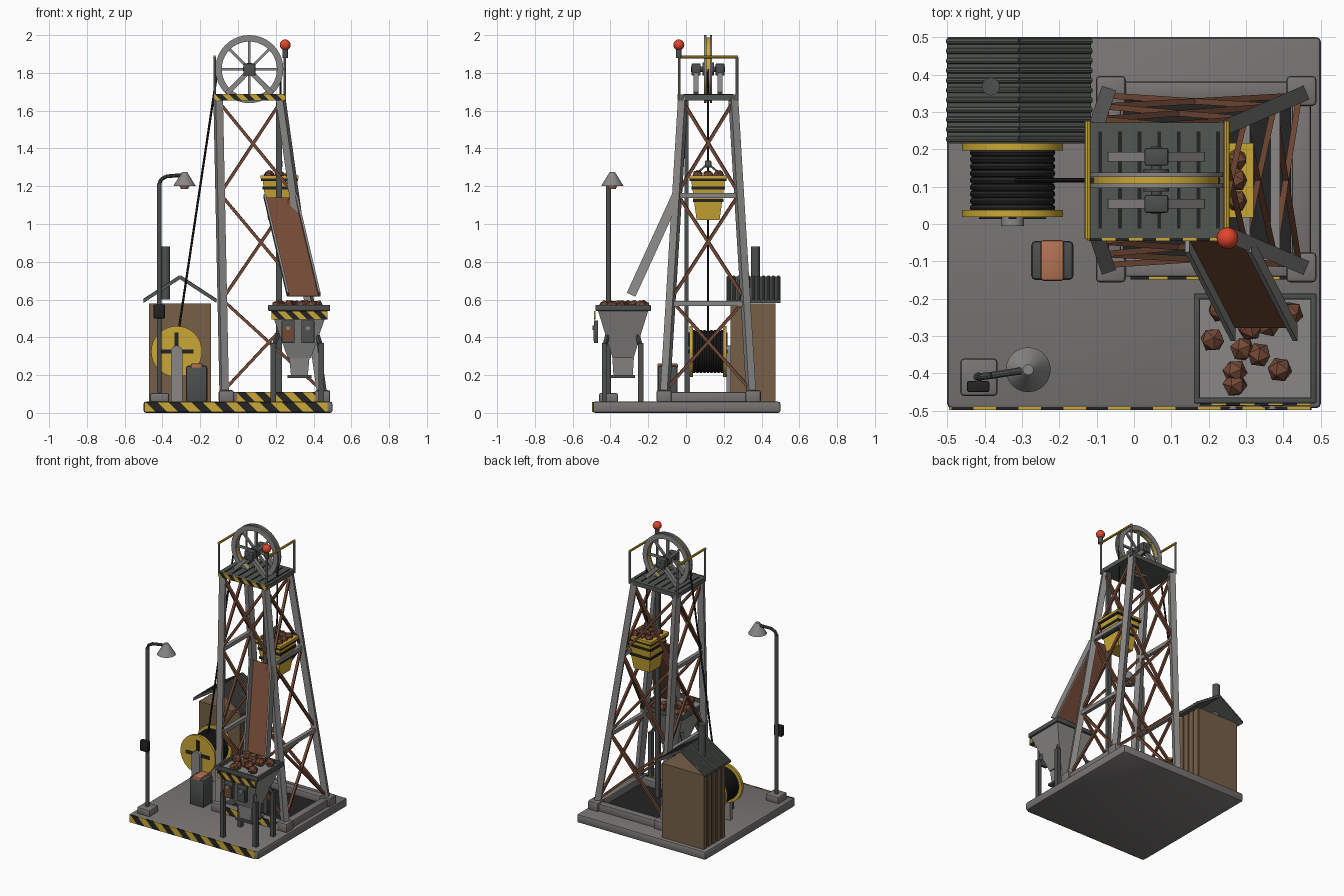
import bpy, bmesh, math, random
from mathutils import Vector, Matrix

cube = bpy.data.objects.get("Cube")
if cube:
    bpy.data.objects.remove(cube)
random.seed(4)
parts = []


def material(name, r, g, b):
    m = bpy.data.materials.new(name)
    m.use_nodes = True
    m.diffuse_color = (r, g, b, 1)
    m.node_tree.nodes["Principled BSDF"].inputs["Base Color"].default_value = (r, g, b, 1)
    return m


CONCRETE = material("concrete", .19, .18, .175)
STEEL = material("steel", .25, .245, .24)
DARK = material("dark steel", .075, .08, .08)
ROOF = material("roof metal", .085, .095, .085)
BLACK = material("black", .017, .017, .018)
YELLOW = material("yellow", .6, .39, .035)
RUST = material("rust", .17, .066, .036)
COPPER = material("copper", .45, .17, .09)
WOOD = material("wood", .18, .115, .065)
RED = material("red", .75, .06, .025)


def finish(name, bm, *mats):
    bmesh.ops.recalc_face_normals(bm, faces=bm.faces)
    me = bpy.data.meshes.new(name)
    bm.to_mesh(me)
    bm.free()
    for m in mats:
        me.materials.append(m)
    ob = bpy.data.objects.new(name, me)
    bpy.context.collection.objects.link(ob)
    parts.append(ob)
    return ob


def box(name, lo, hi, mat, bevel=0, shrink=(1, 1)):
    """Box between two corners; shrink scales the bottom for hoppers."""
    lo, hi = Vector(lo), Vector(hi)
    mid, size = (lo + hi) / 2, hi - lo
    bm = bmesh.new()
    bmesh.ops.create_cube(bm, size=1)
    for v in bm.verts:
        k = shrink if v.co.z < 0 else (1, 1)
        v.co = mid + Vector((v.co.x * size.x * k[0], v.co.y * size.y * k[1], v.co.z * size.z))
    if bevel:
        bmesh.ops.bevel(bm, geom=bm.edges[:], offset=bevel, segments=2, profile=.5, affect='EDGES')
    return finish(name, bm, mat)


def rod(name, p, q, r, mat, r2=None, n=16):
    p, q = Vector(p), Vector(q)
    d = q - p
    m = Matrix.Translation((p + q) / 2) @ d.to_track_quat('Z', 'Y').to_matrix().to_4x4()
    if n == 4:
        m = m @ Matrix.Rotation(math.pi / 4, 4, 'Z')
    bm = bmesh.new()
    bmesh.ops.create_cone(bm, cap_ends=True, segments=n, radius1=r, radius2=r if r2 is None else r2,
                          depth=d.length, matrix=m)
    return finish(name, bm, mat)


def beam(name, p, q, width, mat):
    return rod(name, p, q, width * .707, mat, n=4)


def ring(name, c, r_in, r_out, half, mat, n=40):
    bm = bmesh.new()
    vs = [bm.verts.new((r, y, 0)) for r, y in ((r_in, -half), (r_out, -half), (r_out, half), (r_in, half))]
    f = bm.faces.new(vs)
    bmesh.ops.spin(bm, geom=[f] + f.edges[:] + vs, cent=(0, 0, 0), axis=(0, 1, 0), angle=math.tau, steps=n)
    bmesh.ops.remove_doubles(bm, verts=bm.verts, dist=1e-4)
    bmesh.ops.translate(bm, verts=bm.verts, vec=c)
    return finish(name, bm, mat)


def hazard(name, x0, x1, y, z0, z1, step):
    """Thin plate cut into slanted yellow and black stripes."""
    ob = box(name, (x0, y - .004, z0), (x1, y + .004, z1), YELLOW)
    bm = bmesh.new()
    bm.from_mesh(ob.data)
    for i in range(int((x1 - x0 + z1 - z0) / step) + 2):
        bmesh.ops.bisect_plane(bm, geom=bm.verts[:] + bm.edges[:] + bm.faces[:],
                               plane_co=(x0 + i * step, y, z0), plane_no=(1, 0, 1))
    for f in bm.faces:
        c = f.calc_center_median()
        f.material_index = math.floor((c.x - x0 + c.z - z0) / step) % 2
    bm.to_mesh(ob.data)
    bm.free()
    ob.data.materials.append(BLACK)


def lump(name, c, r):
    bm = bmesh.new()
    bmesh.ops.create_icosphere(bm, subdivisions=1, radius=r)
    turn = Matrix.Rotation(random.random() * 6, 4, Vector((1, random.random(), random.random())))
    bmesh.ops.transform(bm, matrix=Matrix.Translation(c) @ turn, verts=bm.verts)
    finish(name, bm, RUST)


# Ground slab
box("base_slab", (-.5, -.493, 0), (.5, .5, .06), CONCRETE, .012)
hazard("base_stripes", -.495, .475, -.494, .004, .058, .06)

# Tower legs, feet, collar, braces
def corner(sx, sy, z):
    t = (z - .1) / 1.57
    x = -.073 - .032 * t if sx < 0 else .445 - .22 * t
    return Vector((x, .117 + sy * (.228 - .095 * t), z))

for sx in (-1, 1):
    for sy in (-1, 1):
        beam("tower_leg", corner(sx, sy, .08), corner(sx, sy, 1.67), .04, STEEL)
        x, y = (-.062 if sx < 0 else .448), .12 + sy * .236
        box("leg_foot", (x - .04, y - .04, .055), (x + .04, y + .04, .12), CONCRETE, .01)
    x = -.06 if sx < 0 else .448
    box("collar_side", (x - .025, -.09, .055), (x + .025, .33, .11), CONCRETE, .006)
    y = .12 + sx * .236
    box("collar_end", (-.03, y - .025, .055), (.42, y + .025, .11), CONCRETE, .006)
    for z in (.58, 1.15):
        beam("side_girt", corner(sx, -1, z), corner(sx, 1, z), .026, STEEL)
hazard("collar_stripes", -.01, .42, -.145, .06, .11, .05)
box("shaft_pit", (-.03, -.09, .06), (.42, .33, .066), BLACK)
levels = (.12, .6, 1.16, 1.65)
faces = [((-1, -1), (1, -1)), ((-1, 1), (1, 1)), ((-1, -1), (-1, 1)), ((1, -1), (1, 1))]
for a, b in faces:
    for lo, hi in zip(levels, levels[1:]):
        beam("cross_brace", corner(*a, lo), corner(*b, hi), .016, RUST)
        beam("cross_brace", corner(*b, lo), corner(*a, hi), .016, RUST)
box("guide_rail", (.2, -.008, .07), (.232, .014, 1.66), DARK)

# Top platform with slots, railings and beacon
box("platform", (-.125, -.038, 1.655), (.25, .272, 1.685), ROOF)
hazard("platform_stripes", -.125, .25, -.041, 1.655, 1.687, .036)
for i in range(7):
    x = -.09 + i * .0525
    box("platform_slot", (x - .005, -.012, 1.684), (x + .005, .248, 1.688), BLACK)
for x in (-.124, .248):
    for y in (-.035, .27):
        rod("rail_post", (x, y, 1.66), (x, y, 1.885), .007, STEEL, n=8)
    rod("rail_top", (x, -.04, 1.885), (x, .275, 1.885), .008, YELLOW, n=8)
rod("beacon_base", (.25, -.038, 1.88), (.25, -.038, 1.93), .015, DARK)
bm = bmesh.new()
bmesh.ops.create_uvsphere(bm, u_segments=20, v_segments=12, radius=.029,
                          matrix=Matrix.Translation((.25, -.038, 1.948)))
finish("beacon_lamp", bm, RED)

# Sheave wheel and its bearings
hub = Vector((.06, .117, 1.82))
for dy in (-.015, .015):
    ring("wheel_rim", hub + Vector((0, dy, 0)), .146, .18, .006, STEEL)
ring("wheel_groove", hub, .148, .168, .01, YELLOW)
rod("wheel_hub", hub - Vector((0, .03, 0)), hub + Vector((0, .03, 0)), .034, DARK, n=20)
rod("wheel_axle", hub - Vector((0, .09, 0)), hub + Vector((0, .09, 0)), .014, DARK)
for i in range(8):
    a = i * math.tau / 8
    beam("wheel_spoke", hub, hub + Vector((math.cos(a), 0, math.sin(a))) * .15, .014, STEEL)
for s in (-1, 1):
    y = hub.y + s * .063
    box("bearing_block", (.028, y - .024, 1.785), (.092, y + .024, 1.85), DARK, .006)
    for dx in (-.12, .12):
        beam("bearing_strut", (.06 + dx, y, 1.69), (.06 + dx * .1, y, 1.8), .026, STEEL)

# Hoist drum with wound rope
dc = Vector((-.325, .117, .325))
rod("drum_core", dc - Vector((0, .085, 0)), dc + Vector((0, .085, 0)), .105, BLACK, n=32)
for i in range(9):
    bpy.ops.mesh.primitive_torus_add(location=dc + Vector((0, (i - 4) * .0185, 0)), major_radius=.104,
                                     minor_radius=.0105, major_segments=32, minor_segments=8,
                                     rotation=(math.pi / 2, 0, 0))
    ob = bpy.context.object
    ob.name = "drum_rope_turn"
    ob.data.materials.append(BLACK)
    parts.append(ob)
for s in (-1, 1):
    y = dc.y + s * .089
    rod("drum_flange", (dc.x, y - .009, dc.z), (dc.x, y + .009, dc.z), .135, YELLOW, n=36)
    f = y + s * .011
    box("flange_bar", (dc.x - .09, f - .004, dc.z - .011), (dc.x + .09, f + .004, dc.z + .011), BLACK)
    box("flange_bar", (dc.x - .011, f - .004, dc.z - .1), (dc.x + .011, f + .004, dc.z + .1), BLACK)
    y = dc.y + s * .11
    box("drum_stand", (dc.x - .031, y - .013, .055), (dc.x + .031, y + .013, dc.z), STEEL)
    rod("drum_bearing", (dc.x, y - .013, dc.z), (dc.x, y + .013, dc.z), .031, STEEL, n=20)
rod("hoist_rope", (-.112, .117, 1.79), (-.315, .117, .43), .006, BLACK, n=8)
rod("skip_rope", (.226, .117, 1.82), (.22, .117, 1.28), .005, BLACK, n=8)

# Ore skip
box("skip_body", (.128, .025, 1.02), (.312, .209, 1.25), YELLOW, shrink=(.66, .66))
for z, w in ((1.235, .098), (1.19, .089), (1.125, .081)):
    box("skip_band", (.22 - w, .117 - w, z - .008), (.22 + w, .117 + w, z + .008), BLACK)
box("skip_rim", (.12, .017, 1.24), (.32, .217, 1.256), YELLOW)
box("skip_hook", (.205, .1, 1.3), (.235, .134, 1.335), DARK, .004)
for s in (-1, 1):
    beam("skip_bail", (.22, .117 + s * .08, 1.25), (.22, .117, 1.32), .01, DARK)
for i in range(9):
    lump("skip_ore", (.165 + i % 3 * .055, .062 + i // 3 * .055, 1.257), .03)

# Chute
def slab(name, p, q, wide, deep, mat):
    bm = bmesh.new()
    for c in (Vector(p), Vector(q)):
        for i, j in ((-1, 0), (1, 0), (1, 1), (-1, 1)):
            bm.verts.new(c + Vector((i * wide, 0, 0)) + Vector((0, -.906, .423)) * deep * j)
    bmesh.ops.convex_hull(bm, input=bm.verts)
    finish(name, bm, mat)

slab("chute_bed", (.225, -.03, 1.135), (.348, -.268, .615), .08, .012, RUST)
for dx in (-.083, .083):
    slab("chute_wall", (.225 + dx, -.03, 1.135), (.348 + dx, -.268, .615), .006, .05, STEEL)

# Loading hopper
box("hopper_body", (.172, -.468, .29), (.478, -.198, .548), STEEL, shrink=(.4, .41))
box("hopper_spout", (.272, -.39, .2), (.378, -.276, .29), STEEL, shrink=(.85, .9))
box("spout_gate", (.262, -.4, .185), (.388, -.27, .2), DARK)
for y in (-.472, -.194):
    box("hopper_rim", (.16, y - .008, .54), (.488, y + .008, .572), DARK, .004)
for x in (.168, .48):
    box("hopper_rim", (x - .008, -.475, .54), (x + .008, -.19, .572), DARK, .004)
for x in (.187, .44):
    for y in (-.432, -.24):
        beam("hopper_leg", (x, y, .055), (x, y, .5 if x < 0 else .37), .028, DARK)
        beam("hopper_strut", (x, y, .35), (.325 + (x - .325) * .8, y * .8 - .067, .42), .018, DARK)
hazard("hopper_stripes", .177, .473, -.482, .495, .54, .038)
for x, mat in ((.265, RUST), (.37, DARK)):
    box("control_panel", (x - .034, -.487, .37), (x + .034, -.465, .49), DARK, .004)
    box("panel_cover", (x - .026, -.491, .38), (x + .026, -.486, .46), mat)
    rod("panel_knob", (x, -.496, .45), (x, -.486, .45), .012, STEEL, n=12)
for x, y in ((.21, -.31), (.27, -.395), (.27, -.43), (.39, -.39), (.29, -.335), (.335, -.35),
             (.31, -.28), (.36, -.27), (.42, -.24), (.23, -.23), (.28, -.235), (.345, -.225)):
    lump("hopper_ore", (x, y, .565), .034)

# Yard lamp
box("lamp_foot", (-.465, -.46, .055), (-.365, -.36, .105), CONCRETE, .01)
rod("lamp_pole", (-.417, -.41, .09), (-.417, -.41, 1.215), .013, DARK)
path = [(-.417, -.41, 1.21), (-.408, -.408, 1.235), (-.38, -.405, 1.252), (-.285, -.39, 1.26)]
for p, q in zip(path, path[1:]):
    rod("lamp_arm", p, q, .01, DARK, n=10)
rod("lamp_shade", (-.283, -.39, 1.2), (-.283, -.39, 1.275), .06, STEEL, .014, n=24)
rod("lamp_bulb", (-.283, -.39, 1.185), (-.283, -.39, 1.205), .018, COPPER, .028)
box("lamp_switch_box", (-.447, -.45, .5), (-.387, -.42, .575), BLACK, .005)

# Small motor cabinet with a copper top
box("cabinet", (-.275, -.15, .055), (-.162, -.045, .25), DARK, .012)
box("cabinet_cover", (-.25, -.152, .235), (-.187, -.043, .262), COPPER, .008)

# Shed with corrugated roof and chimney
box("shed_walls", (-.465, .235, .055), (-.148, .475, .58), WOOD)
for i in range(5):
    y = .255 + i * .05
    box("shed_plank", (-.47, y - .018, .06), (-.143, y + .018, .58), WOOD)
for s in (-1, 1):
    eave, ridge = Vector((-.307 + s * .192, 0, .59)), Vector((-.307, 0, .715))
    bm = bmesh.new()
    for y in (.215, .5):
        for c in (eave, ridge):
            for dz in (-.007, .006):
                bm.verts.new(c + Vector((0, y, dz)))
    bmesh.ops.convex_hull(bm, input=bm.verts)
    finish("shed_roof", bm, ROOF)
    for i in range(11):
        off = Vector((0, .227 + i * .0262, .006))
        rod("roof_rib", eave + off, ridge + off, .008, ROOF, n=8)
rod("chimney", (-.383, .368, .6), (-.383, .368, .88), .024, DARK, n=20)

# Smooth round parts, keep hard edges
bpy.ops.object.select_all(action='DESELECT')
for ob in parts:
    ob.select_set(True)
bpy.context.view_layer.objects.active = parts[0]
bpy.ops.object.shade_smooth_by_angle(angle=math.radians(35))
